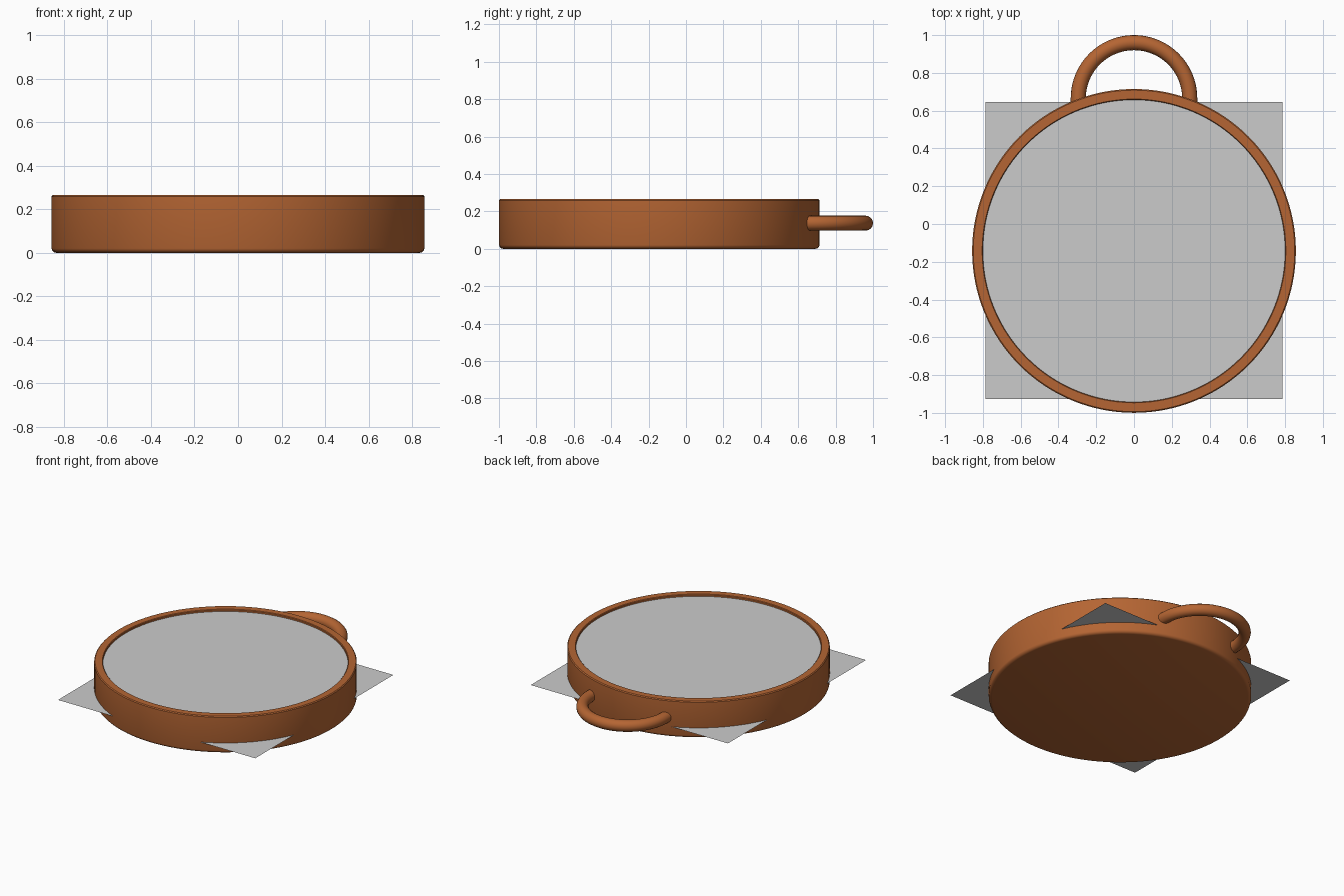
import bpy, bmesh
from math import pi, sin, cos, radians

if "Cube" in bpy.data.objects:
    bpy.data.objects.remove(bpy.data.objects["Cube"])

CY = -0.1425          # centre of the round case in y
SEG = 128

brown = bpy.data.materials.new("copper_brown")
brown.diffuse_color = (0.46, 0.13, 0.033, 1)
brown.use_nodes = True
brown.node_tree.nodes["Principled BSDF"].inputs["Base Color"].default_value = brown.diffuse_color


def add_object(name, bm, material=None):
    mesh = bpy.data.meshes.new(name)
    bm.to_mesh(mesh)
    bm.free()
    obj = bpy.data.objects.new(name, mesh)
    bpy.context.collection.objects.link(obj)
    if material:
        mesh.materials.append(material)
    return obj


def smooth(obj):
    bpy.ops.object.select_all(action='DESELECT')
    obj.select_set(True)
    bpy.context.view_layer.objects.active = obj
    bpy.ops.object.shade_smooth_by_angle(angle=radians(35))


# Round case: hollow dish turned from a profile (radius, height)
profile = [(0, 0), (0.835, 0), (0.846, 0.003), (0.854, 0.011), (0.857, 0.02),
           (0.857, 0.259), (0.851, 0.265), (0.804, 0.265), (0.80, 0.261),
           (0.80, 0.06), (0, 0.06)]
bm = bmesh.new()
verts = [bm.verts.new((r, 0, z)) for r, z in profile]
edges = [bm.edges.new(pair) for pair in zip(verts, verts[1:])]
bmesh.ops.spin(bm, geom=verts + edges, cent=(0, 0, 0), axis=(0, 0, 1),
               angle=2 * pi, steps=SEG, use_duplicate=False)
bmesh.ops.remove_doubles(bm, verts=bm.verts, dist=1e-4)
bmesh.ops.recalc_face_normals(bm, faces=bm.faces)
case = add_object("round_case", bm, brown)
case.location.y = CY
smooth(case)

# Glass cover: thin disc just below the rim
bm = bmesh.new()
bmesh.ops.create_circle(bm, cap_ends=True, segments=SEG, radius=0.80)
cover = add_object("glass_cover", bm)
cover.location = (0, CY, 0.25)

# Dial plate: flat square whose corners poke through the wall
bm = bmesh.new()
bmesh.ops.create_grid(bm, x_segments=1, y_segments=1, size=0.786)
plate = add_object("dial_plate", bm)
plate.location = (0, CY + 0.002, 0.075)

# Carry loop: round tube swept along a half circle
curve = bpy.data.curves.new("carry_loop", 'CURVE')
curve.dimensions = '3D'
curve.bevel_depth = 0.04
curve.bevel_resolution = 6
curve.use_fill_caps = True
R, LY, LZ, N = 0.295, 0.665, 0.137, 48
path = [(R, LY - 0.018)]
path += [(R * cos(pi * i / N), LY + R * sin(pi * i / N)) for i in range(N + 1)]
path += [(-R, LY - 0.018)]
spline = curve.splines.new('POLY')
spline.points.add(len(path) - 1)
for point, (x, y) in zip(spline.points, path):
    point.co = (x, y, LZ, 1)
loop = bpy.data.objects.new("carry_loop", curve)
bpy.context.collection.objects.link(loop)
bpy.ops.object.select_all(action='DESELECT')
loop.select_set(True)
bpy.context.view_layer.objects.active = loop
bpy.ops.object.convert(target='MESH')
loop = bpy.context.view_layer.objects.active
loop.data.materials.clear()
loop.data.materials.append(brown)
smooth(loop)
